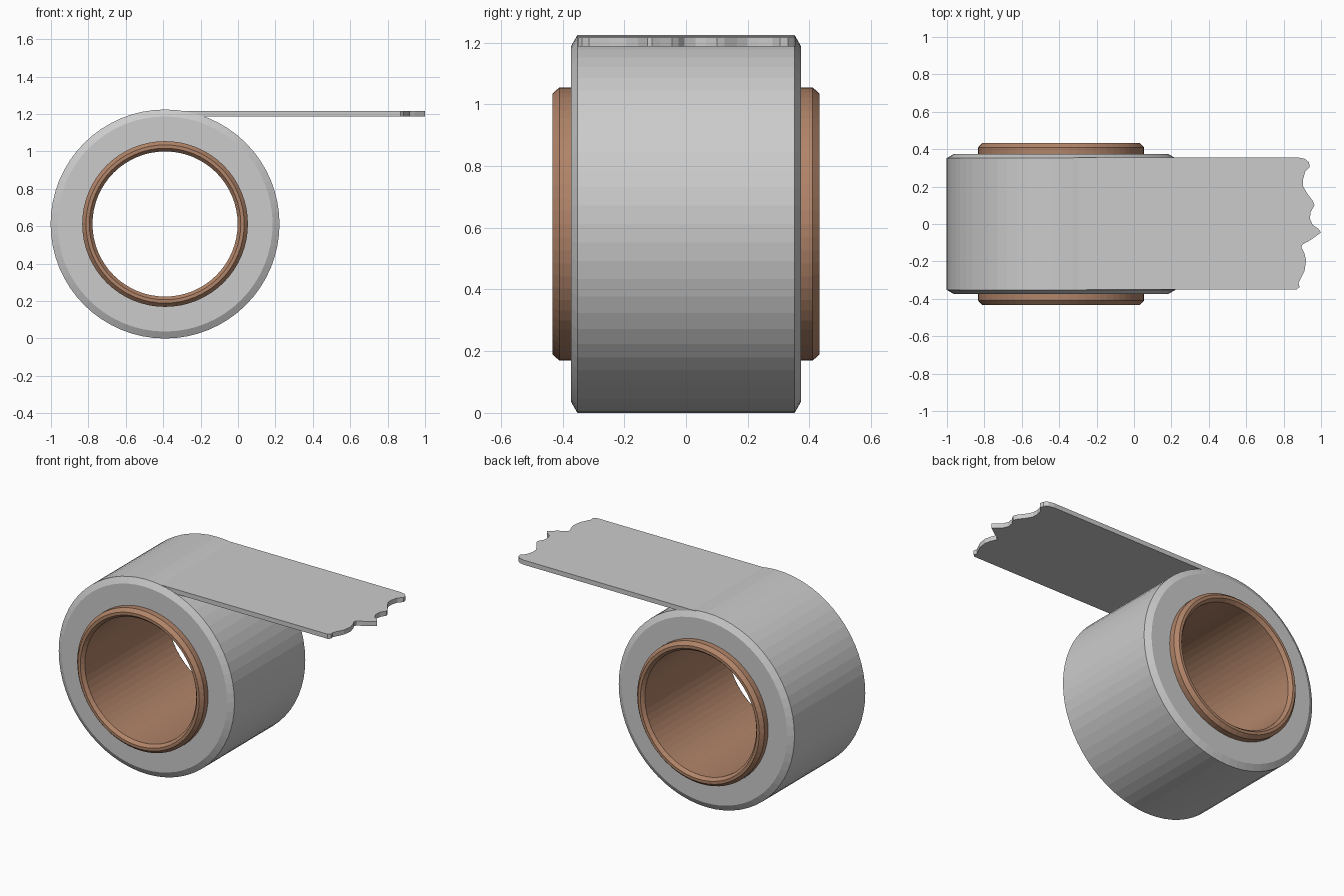
import bpy
import bmesh
from math import cos, sin, pi

if "Cube" in bpy.data.objects:
    bpy.data.objects.remove(bpy.data.objects["Cube"])

CX, CZ, SIDES = -0.39, 0.612, 64


def finish(bm, name, mat=None):
    bmesh.ops.recalc_face_normals(bm, faces=bm.faces[:])
    mesh = bpy.data.meshes.new(name)
    bm.to_mesh(mesh)
    bm.free()
    obj = bpy.data.objects.new(name, mesh)
    bpy.context.collection.objects.link(obj)
    if mat:
        mesh.materials.append(mat)
    return obj


def ring(name, half, mat=None):
    """Spin a closed (radius, y) profile, mirrored in y, around the roll axis."""
    profile = half + [(r, -y) for r, y in reversed(half)]
    bm = bmesh.new()
    loops = []
    for i in range(SIDES):
        a = 2 * pi * i / SIDES
        loops.append([bm.verts.new((CX + r * cos(a), y, CZ + r * sin(a)))
                      for r, y in profile])
    n = len(profile)
    for i in range(SIDES):
        a, b = loops[i], loops[(i + 1) % SIDES]
        for j in range(n):
            k = (j + 1) % n
            bm.faces.new((a[j], a[k], b[k], b[j]))
    return finish(bm, name, mat)


# Wound tape with chamfered rims
ring("tape_roll", [(0.44, 0.373), (0.575, 0.373), (0.612, 0.352)])

# Cardboard core, slightly wider than the tape
brown = bpy.data.materials.new("cardboard")
brown.diffuse_color = (0.44, 0.23, 0.14, 1)
brown.use_nodes = True
brown.node_tree.nodes["Principled BSDF"].inputs["Base Color"].default_value = brown.diffuse_color
ring("cardboard_core",
     [(0.388, 0.412), (0.405, 0.432), (0.423, 0.432), (0.443, 0.41)], brown)

# Loose strip of tape with a torn end
torn = [(0.87, -0.35), (0.885, -0.337), (0.88, -0.315), (0.895, -0.285),
        (0.912, -0.25), (0.92, -0.195), (0.91, -0.155), (0.895, -0.125),
        (0.9, -0.11), (0.945, -0.085), (1.0, -0.045), (0.985, -0.025),
        (0.955, -0.005), (0.94, 0.03), (0.945, 0.065), (0.965, 0.1),
        (0.955, 0.125), (0.925, 0.165), (0.905, 0.2), (0.903, 0.235),
        (0.915, 0.28), (0.94, 0.305), (0.935, 0.33), (0.915, 0.348),
        (0.88, 0.355)]
bm = bmesh.new()
outline = [(-0.36, 0.355), (-0.36, -0.35)] + torn
face = bm.faces.new([bm.verts.new((x, y, 1.187)) for x, y in outline])
ext = bmesh.ops.extrude_face_region(bm, geom=[face], use_keep_orig=True)
top = [v for v in ext["geom"] if isinstance(v, bmesh.types.BMVert)]
bmesh.ops.translate(bm, verts=top, vec=(0, 0, 0.029))
finish(bm, "loose_tape_strip")
